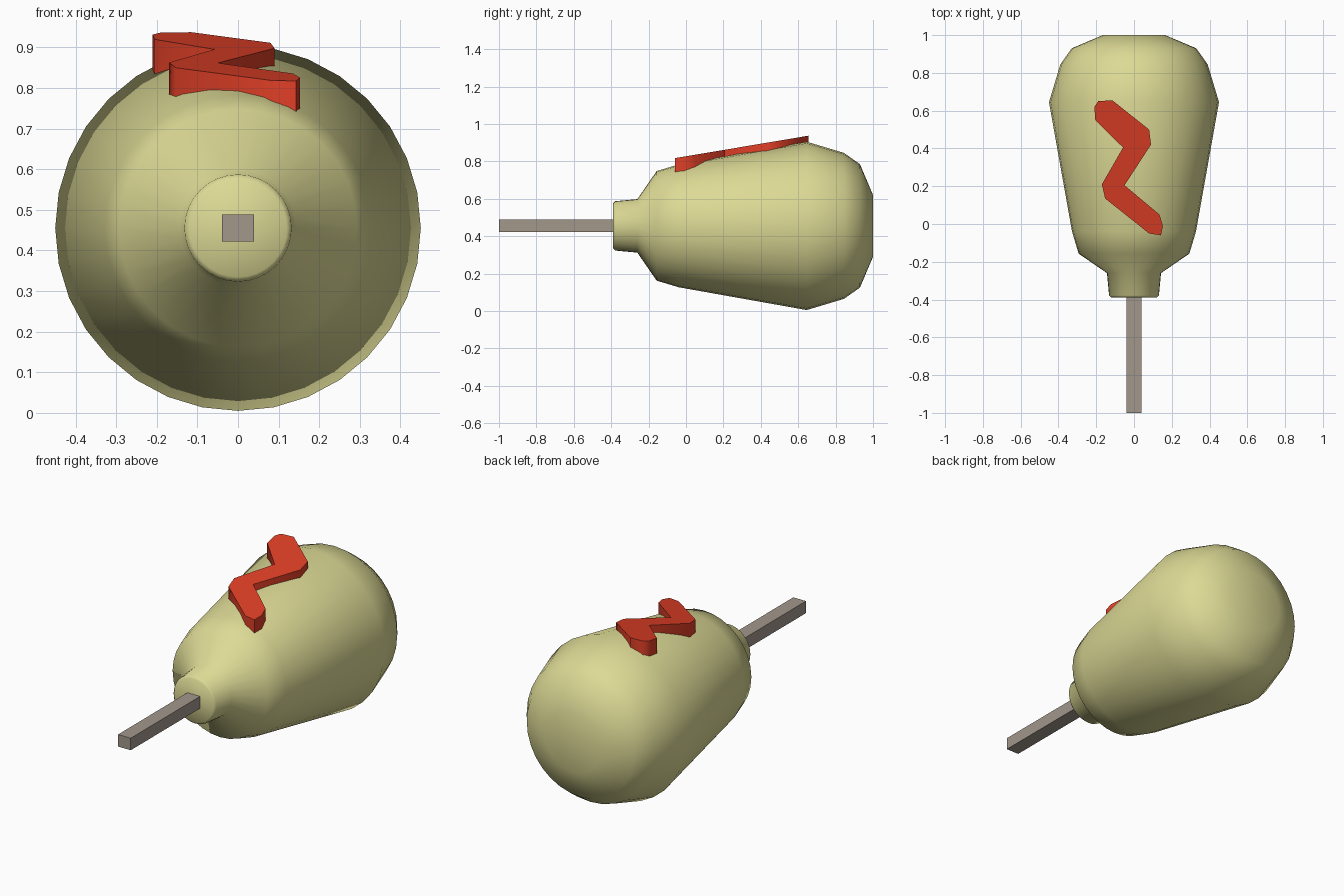
import bpy, bmesh, math
from mathutils import Vector

if "Cube" in bpy.data.objects:
    bpy.data.objects.remove(bpy.data.objects["Cube"])

AXIS_Z = 0.455


def finish(bm, name, color, angle=None):
    bmesh.ops.recalc_face_normals(bm, faces=bm.faces)
    me = bpy.data.meshes.new(name)
    bm.to_mesh(me)
    bm.free()
    ob = bpy.data.objects.new(name, me)
    bpy.context.collection.objects.link(ob)
    mat = bpy.data.materials.new(name + "_colour")
    mat.diffuse_color = (*color, 1)
    mat.use_nodes = True
    mat.node_tree.nodes["Principled BSDF"].inputs["Base Color"].default_value = mat.diffuse_color
    me.materials.append(mat)
    if angle:
        bpy.ops.object.select_all(action='DESELECT')
        ob.select_set(True)
        bpy.context.view_layer.objects.active = ob
        bpy.ops.object.shade_smooth_by_angle(angle=math.radians(angle))
    return ob


# Batter body: 32-sided lathe around the y axis, (y, radius)
profile = [(-0.39, 0.12), (-0.378, 0.132), (-0.26, 0.143), (-0.157, 0.293),
           (-0.04, 0.328), (0.645, 0.45), (0.845, 0.39), (0.93, 0.33), (1.0, 0.165)]
SIDES = 32
bm = bmesh.new()
rings = []
for y, r in profile:
    rings.append([bm.verts.new((r * math.sin(2 * math.pi * i / SIDES), y,
                                AXIS_Z + r * math.cos(2 * math.pi * i / SIDES)))
                  for i in range(SIDES)])
for a, b in zip(rings, rings[1:]):
    for i in range(SIDES):
        j = (i + 1) % SIDES
        bm.faces.new((a[i], a[j], b[j], b[i]))
bm.faces.new(rings[0])
bm.faces.new(rings[-1])
finish(bm, "batter_body", (0.72, 0.70, 0.30), 75)

# Square wooden stick
bm = bmesh.new()
bmesh.ops.create_cube(bm, size=1)
for v in bm.verts:
    v.co = Vector((v.co.x * 0.078, -0.65 + v.co.y * 0.7, AXIS_Z + v.co.z * 0.067))
finish(bm, "stick", (0.36, 0.31, 0.26))

# Sauce zigzag: outline on a sloping plane, extruded down into the body
outline = [(-0.21, 0.62), (-0.205, 0.55), (-0.058, 0.405), (-0.17, 0.21), (-0.153, 0.135),
           (0.08, -0.05), (0.143, -0.06), (0.153, -0.01), (0.135, 0.05), (-0.05, 0.205),
           (0.09, 0.42), (0.08, 0.50), (-0.115, 0.655), (-0.19, 0.65)]
bm = bmesh.new()
top = bm.faces.new([bm.verts.new((x, y, 0.817 + 0.168 * (y + 0.06))) for x, y in outline])
ext = bmesh.ops.extrude_face_region(bm, geom=[top], use_keep_orig=True)
for v in ext["geom"]:
    if isinstance(v, bmesh.types.BMVert):
        v.co.z -= 0.09
bmesh.ops.triangulate(bm, faces=[f for f in bm.faces if len(f.verts) > 4])
finish(bm, "sauce_zigzag", (0.75, 0.05, 0.02), 60)
